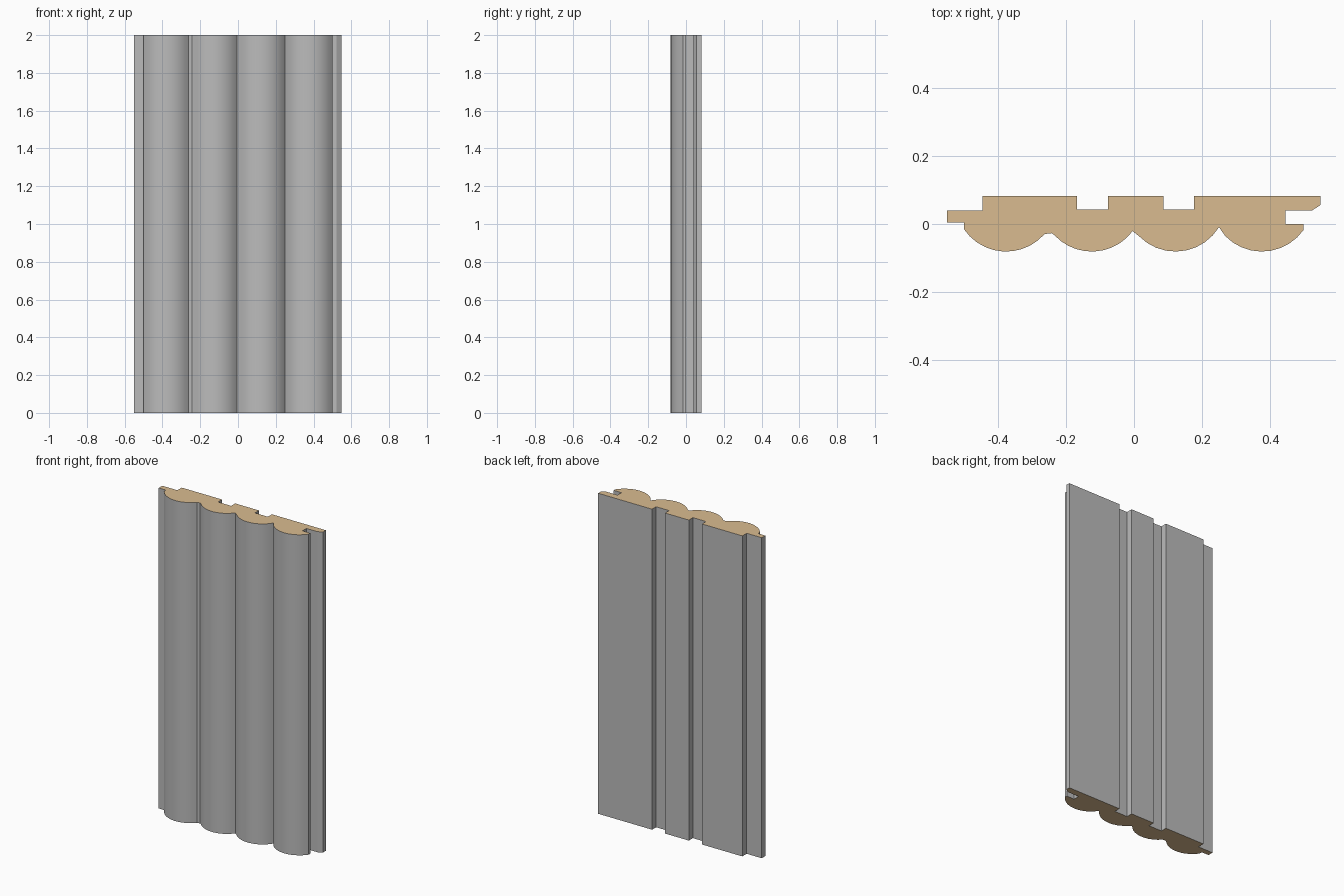
import bpy, bmesh
from math import asin, sin, cos, radians

if "Cube" in bpy.data.objects:
    bpy.data.objects.remove(bpy.data.objects["Cube"])

HEIGHT = 2.0
R = 0.15          # radius of the front beads
FRONT = -0.081    # foremost y
BACK = 0.082      # rear y


def bead(cx, x0, x1, n=10):
    """Arc bulging to the front, running from x0 to x1."""
    a0, a1 = asin((x0 - cx) / R), asin((x1 - cx) / R)
    angles = [a0 + (a1 - a0) * i / n for i in range(n + 1)]
    return [(cx + R * sin(a), FRONT + R - R * cos(a)) for a in angles]


def back_groove(x0, x1, depth_y=0.042):
    """Rectangular relief groove on the back, listed right to left."""
    return [(x1, BACK), (x1, depth_y), (x0, depth_y), (x0, BACK)]


# Cross-section: tongue underside, four beads, slot, lip, back grooves, tongue top
profile = [(-0.55, 0.004), (-0.5, 0.004)]
profile += bead(-0.376, -0.5, -0.263)
profile += [(-0.243, -0.027)]
profile += bead(-0.124, -0.235, -0.004)
profile += bead(0.122, -0.004, 0.25)[1:]
profile += bead(0.376, 0.25, 0.499)[1:]
profile += [(0.499, 0.0), (0.445, 0.0), (0.445, 0.039), (0.522, 0.039),
            (0.549, 0.056), (0.549, BACK)]
profile += back_groove(0.087, 0.177) + back_groove(-0.168, -0.077)
profile += [(-0.446, BACK), (-0.446, 0.039), (-0.55, 0.039)]

# Extrude the cross-section upward
bm = bmesh.new()
face = bm.faces.new([bm.verts.new((x, y, 0)) for x, y in profile])
ext = bmesh.ops.extrude_face_region(bm, geom=[face], use_keep_orig=True)
top = [v for v in ext["geom"] if isinstance(v, bmesh.types.BMVert)]
bmesh.ops.translate(bm, verts=top, vec=(0, 0, HEIGHT))
bmesh.ops.recalc_face_normals(bm, faces=bm.faces)
mesh = bpy.data.meshes.new("beaded_panel")
bm.to_mesh(mesh)
bm.free()

# Cut ends show bare wood, the sides stay grey
grey = bpy.data.materials.new("grey_face")
grey.diffuse_color = (0.5, 0.5, 0.5, 1)
grey.use_nodes = True
grey.node_tree.nodes["Principled BSDF"].inputs["Base Color"].default_value = grey.diffuse_color
wood = bpy.data.materials.new("wood_end")
wood.diffuse_color = (0.7, 0.5, 0.28, 1)
wood.use_nodes = True
wood.node_tree.nodes["Principled BSDF"].inputs["Base Color"].default_value = wood.diffuse_color
mesh.materials.append(grey)
mesh.materials.append(wood)
for p in mesh.polygons:
    p.material_index = 1 if abs(p.normal.z) > 0.9 else 0

panel = bpy.data.objects.new("beaded_panel", mesh)
bpy.context.collection.objects.link(panel)
bpy.context.view_layer.objects.active = panel
panel.select_set(True)
bpy.ops.object.shade_smooth_by_angle(angle=radians(25))
